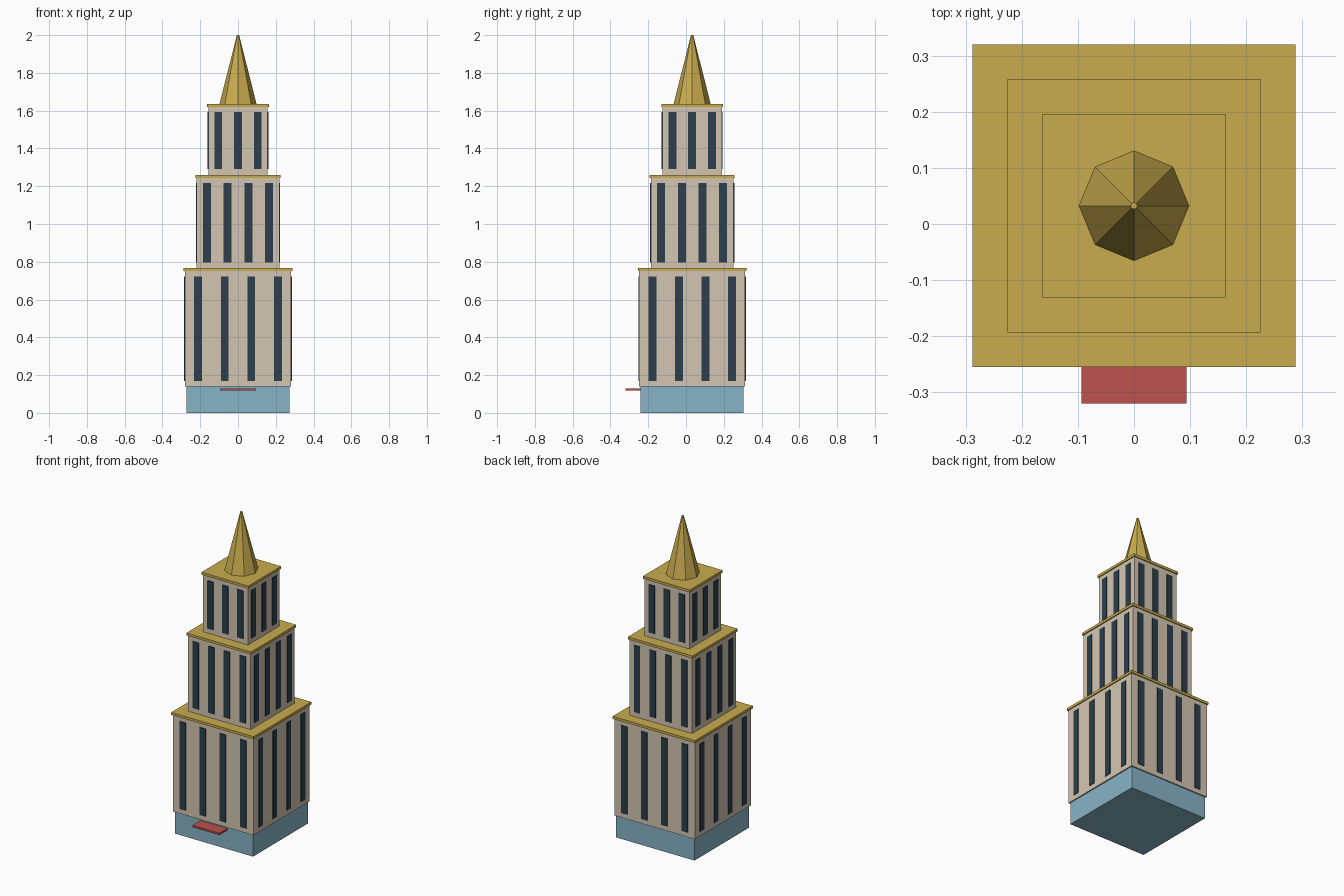
import bpy
from math import radians

cube = bpy.data.objects.get("Cube")
if cube:
    bpy.data.objects.remove(cube, do_unlink=True)

CY = 0.0325      # tower axis in y
PROUD = 0.004    # how far the window strips stand out


def material(name, rgb):
    # sRGB bytes to linear
    lin = [((c / 255 + 0.055) / 1.055) ** 2.4 for c in rgb] + [1.0]
    m = bpy.data.materials.new(name)
    m.use_nodes = True
    m.diffuse_color = lin
    m.node_tree.nodes["Principled BSDF"].inputs["Base Color"].default_value = lin
    return m


stone = material("warm stone", (212, 198, 178))
gold = material("gold trim", (201, 172, 78))
glass = material("dark window", (44, 62, 76))
lobby_blue = material("lobby blue glass", (135, 180, 198))
red = material("canopy red", (190, 82, 78))


def box(name, mat, x, y, z0, z1, sx, sy):
    bpy.ops.mesh.primitive_cube_add(size=1, location=(x, y, (z0 + z1) / 2))
    ob = bpy.context.object
    ob.name = name
    ob.scale = (sx, sy, z1 - z0)
    bpy.ops.object.transform_apply(location=False, rotation=False, scale=True)
    ob.data.materials.append(mat)
    return ob


def tier(name, z0, z1, half, strips):
    # Stone block, overhanging gold cornice, window strips on all four sides
    box(name + "_walls", stone, 0, CY, z0, z1, 2 * half, 2 * half)
    edge = 2 * (half + 0.0065)
    box(name + "_cornice", gold, 0, CY, z1, z1 + 0.016, edge, edge)
    step = 2 * half / strips
    depth = 2 * PROUD
    for i in range(strips):
        off = (i + 0.5) * step - half
        for side, s in (("front", -1), ("back", 1)):
            box(f"{name}_{side}_window", glass, off, CY + s * half,
                z0 + 0.03, z1 - 0.027, 0.042, depth)
        for side, s in (("right", -1), ("left", 1)):
            box(f"{name}_{side}_window", glass, s * half, CY + off,
                z0 + 0.03, z1 - 0.027, depth, 0.042)


# Lobby and entrance canopy
box("lobby", lobby_blue, 0, CY, 0, 0.14, 0.546, 0.546)
box("entrance_canopy", red, 0, -0.28, 0.118, 0.13, 0.188, 0.08)

# Stepped tower
tier("lower_tier", 0.14, 0.75, 0.281, 4)
tier("middle_tier", 0.766, 1.244, 0.219, 4)
tier("upper_tier", 1.26, 1.62, 0.157, 3)

# Eight-sided spire with a corner on each axis
bpy.ops.mesh.primitive_cone_add(vertices=8, radius1=0.098, radius2=0.006,
                                depth=0.364, location=(0, CY, 1.818),
                                rotation=(0, 0, radians(90)))
spire = bpy.context.object
spire.name = "spire"
spire.data.materials.append(gold)
